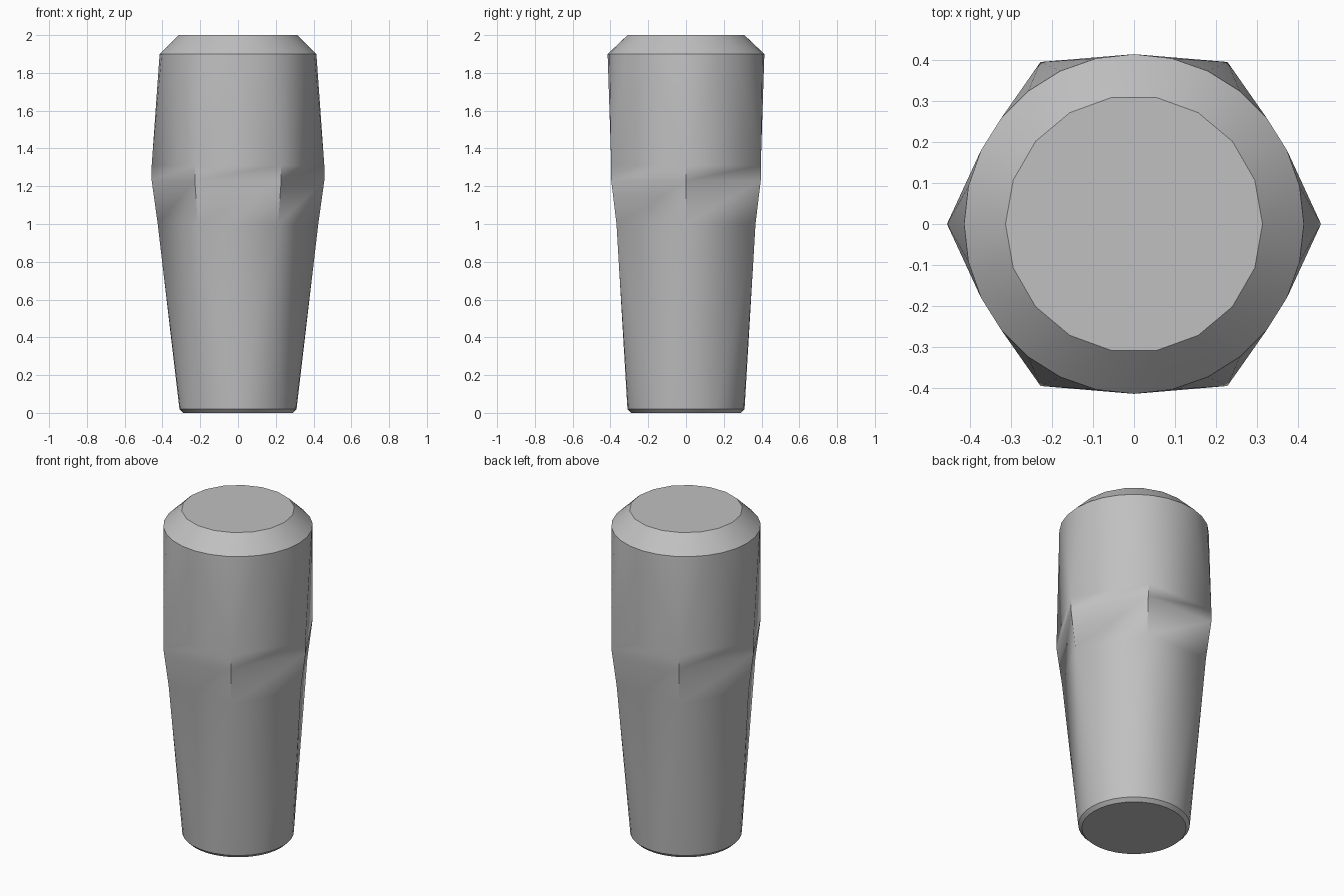
import bpy, bmesh
from math import cos, sin, pi, radians

cube = bpy.data.objects.get("Cube")
if cube:
    bpy.data.objects.remove(cube, do_unlink=True)

grey = bpy.data.materials.new("satin grey")
grey.use_nodes = True
colour = (0.53, 0.53, 0.53, 1)
grey.diffuse_color = colour
grey.node_tree.nodes["Principled BSDF"].inputs["Base Color"].default_value = colour

bm = bmesh.new()


def ring(sides, radius, z):
    return [bm.verts.new((radius * cos(2 * pi * i / sides), radius * sin(2 * pi * i / sides), z))
            for i in range(sides)]


def stitch(few, many):
    """Join two rings: every edge of the finer one fans to its nearest corner."""
    n, m = len(many), len(few)
    nearest = [round((i + 0.5) * m / n) % m for i in range(n)]
    for i in range(n):
        a, b = nearest[i - 1], nearest[i]
        if n == m:
            bm.faces.new((few[i - 1], few[i], many[i], many[i - 1]))
            continue
        bm.faces.new((few[b], many[i], many[(i + 1) % n]))
        if a != b:
            bm.faces.new((few[a], few[b], many[i]))


# Round foot with a small chamfer
foot = ring(36, 0.29, 0)
foot_rim = ring(36, 0.31, 0.02)
# Hexagonal waist
hex_low = ring(6, 0.425, 1.0)
hex_mid = ring(6, 0.457, 1.23)
hex_top = ring(6, 0.457, 1.31)
# Round head with a broad chamfer
head_rim = ring(28, 0.415, 1.9)
head = ring(18, 0.314, 2.0)

bm.faces.new(foot)
bm.faces.new(head)
for few, many in ((foot, foot_rim), (hex_low, foot_rim), (hex_low, hex_mid),
                  (hex_mid, hex_top), (hex_top, head_rim), (head, head_rim)):
    stitch(few, many)
bmesh.ops.recalc_face_normals(bm, faces=bm.faces)

mesh = bpy.data.meshes.new("faceted_handle")
bm.to_mesh(mesh)
bm.free()
mesh.materials.append(grey)
handle = bpy.data.objects.new("faceted_handle", mesh)
bpy.context.collection.objects.link(handle)
bpy.ops.object.select_all(action="DESELECT")
handle.select_set(True)
bpy.context.view_layer.objects.active = handle
bpy.ops.object.shade_smooth_by_angle(angle=radians(30))
